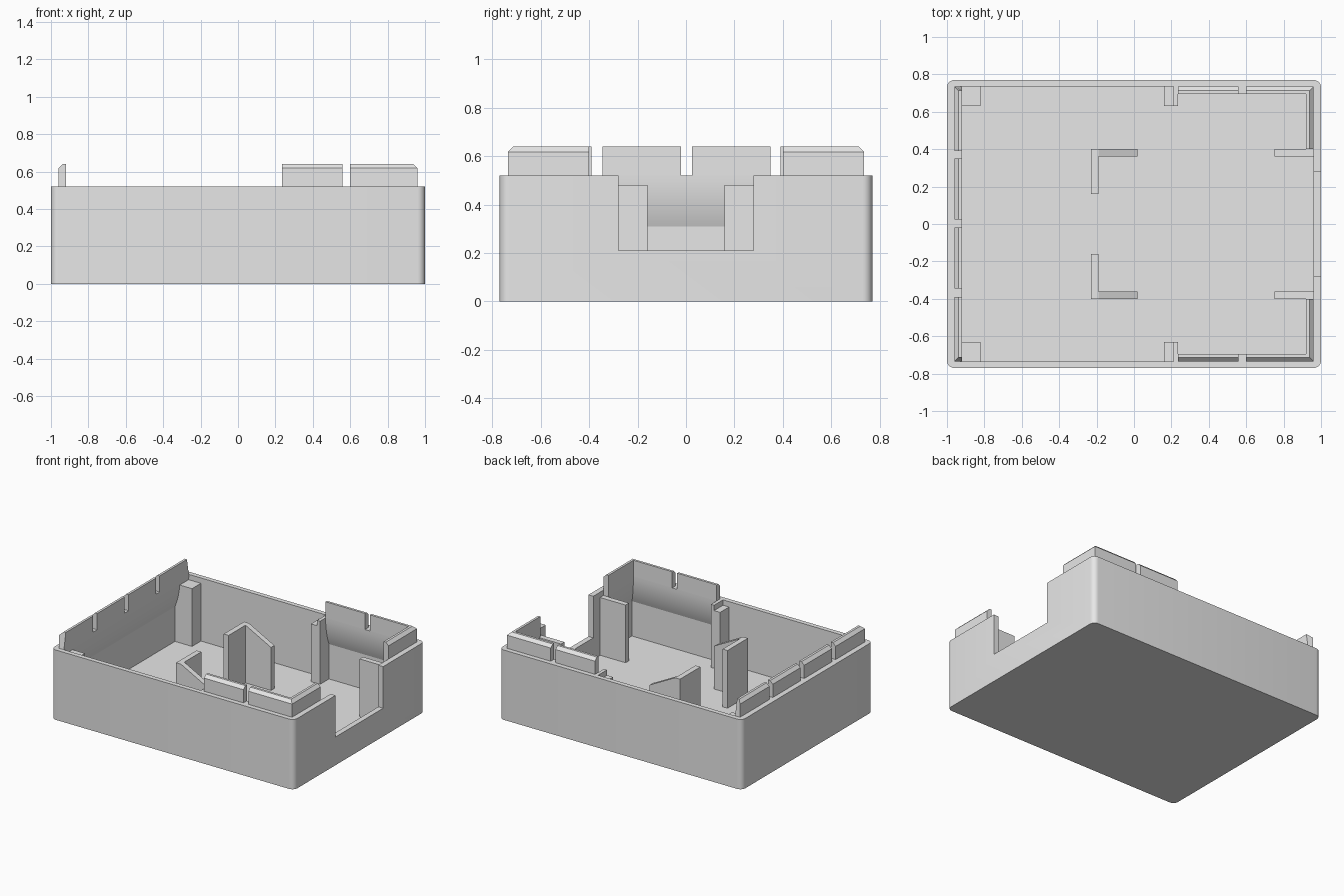
import bpy, bmesh, math
from mathutils import Vector

cube = bpy.data.objects.get("Cube")
if cube:
    bpy.data.objects.remove(cube, do_unlink=True)

GREY = 0.8
mat = bpy.data.materials.new("light_grey_plastic")
mat.use_nodes = True
mat.diffuse_color = (GREY, GREY, GREY, 1)
mat.node_tree.nodes["Principled BSDF"].inputs["Base Color"].default_value = (GREY, GREY, GREY, 1)

# Main dimensions
HX, HY, RIM, FLOOR = 1.0, 0.77, 0.52, 0.05
IX, IY = 0.96, 0.735
RIB, TAB_TOP, CHAMFER = 0.04, 0.64, 0.022


def finish(name, bm):
    bmesh.ops.recalc_face_normals(bm, faces=bm.faces)
    mesh = bpy.data.meshes.new(name)
    bm.to_mesh(mesh)
    bm.free()
    mesh.materials.append(mat)
    ob = bpy.data.objects.new(name, mesh)
    bpy.context.collection.objects.link(ob)
    return ob


def select_only(ob):
    bpy.ops.object.select_all(action="DESELECT")
    ob.select_set(True)
    bpy.context.view_layer.objects.active = ob


def box(name, x, y, z, radius=0):
    """Box from (low, high) ranges, with optional rounded upright edges."""
    bm = bmesh.new()
    bmesh.ops.create_cube(bm, size=1)
    for v in bm.verts:
        v.co = Vector([r[0] if c < 0 else r[1] for c, r in zip(v.co, (x, y, z))])
    if radius:
        upright = [e for e in bm.edges if abs(e.verts[0].co.z - e.verts[1].co.z) > 0.01]
        bmesh.ops.bevel(bm, geom=upright, offset=radius, segments=6, profile=0.5, affect="EDGES")
    return finish(name, bm)


def cut(ob, cutter):
    cutter.hide_render = True
    mod = ob.modifiers.new("cut", "BOOLEAN")
    mod.operation, mod.solver, mod.object = "DIFFERENCE", "EXACT", cutter
    select_only(ob)
    bpy.ops.object.modifier_apply(modifier=mod.name)
    bpy.data.objects.remove(cutter, do_unlink=True)


def smooth(ob):
    select_only(ob)
    bpy.ops.object.shade_smooth_by_angle(angle=math.radians(25))


def extrude(name, profile, place, start, end):
    """Prism: place(a, b, t) maps profile point (a, b) at the t = 0 or 1 end."""
    bm = bmesh.new()
    rings = [[bm.verts.new(place(a, b, t)) for a, b in profile] for t in (start, end)]
    n = len(profile)
    for ring in rings:
        bm.faces.new(ring)
    for i in range(n):
        j = (i + 1) % n
        bm.faces.new((rings[0][i], rings[0][j], rings[1][j], rings[1][i]))
    return finish(name, bm)


# Tray: rounded shell, open on top, with a notch in one end wall
tray = box("tray", (-HX, HX), (-HY, HY), (0, RIM), radius=0.04)
cut(tray, box("cavity", (-IX, IX), (-IY, IY), (FLOOR, 1)))
cut(tray, box("notch", (0.9, 1.1), (-0.28, 0.28), (0.21, 1)))
smooth(tray)

# Rib profile: swells inward from the wall up to the rim; (depth, height)
SWELL = RIM - 0.31
R = (SWELL ** 2 + RIB ** 2) / (2 * RIB)
arc = [(RIB - R + math.sqrt(R * R - (SWELL * k / 10) ** 2), RIM - SWELL * k / 10)
       for k in range(10, -1, -1)]
RIB_PROFILE = arc + [(0, RIM)]
TAB_PROFILE = [(0, RIM), (RIB, RIM), (RIB, TAB_TOP), (CHAMFER, TAB_TOP),
               (0, TAB_TOP - CHAMFER)]


def lip(name, wall, sign, spans, mitre=False):
    """Rib along one wall with snap tabs over it; mitre trims the last end."""
    last = max((s for span in spans for s in span), key=abs)

    def place(d, z, t):
        if mitre and t == last:
            t -= math.copysign(d, t)
        elif abs(t) == IY and z == TAB_TOP:
            t -= math.copysign(CHAMFER, t)
        if wall == "x":
            return (sign * (IX - d), t, z)
        return (t, sign * (IY - d), z)

    low, high = spans[0][0], spans[-1][1]
    smooth(extrude(name + "_rib", RIB_PROFILE, place, low, high))
    for i, (a, b) in enumerate(spans):
        extrude(f"{name}_tab_{i + 1}", TAB_PROFILE, place, a, b)


# Snap lips: four tabs on the plain end, corner tabs beside the notch
lip("plain_end", "x", -1, [(-IY, -0.39), (-0.345, -0.02), (0.025, 0.35), (0.39, IY)])
for side, s in (("front", -1), ("back", 1)):
    lip(side + "_side", "y", s, [(0.235, 0.56), (0.6, IX)], mitre=True)
    lip(side + "_notch_end", "x", 1, [tuple(sorted((s * 0.4, s * IY)))], mitre=True)

    def span(a, b):
        return tuple(sorted((s * a, s * b)))

    # Support posts along the long walls
    box(side + "_corner_post", (-IX, -0.82), span(0.63, IY), (FLOOR, 0.48))
    box(side + "_middle_post", (0.16, 0.21), span(0.63, IY), (FLOOR, 0.48))
    box(side + "_middle_post_stop", (0.21, 0.235), span(0.63, IY), (FLOOR, RIM))

    # Guide plate beside the notch
    box(side + "_guide_plate", (0.75, IX), span(0.36, 0.4), (FLOOR, 0.48))

    # L-shaped holder: upright plate with a sloping brace
    box(side + "_holder_plate", (-0.23, -0.19), span(0.16, 0.4), (FLOOR, 0.48))
    brace = [(-0.19, FLOOR), (0.02, FLOOR), (0.02, 0.37), (-0.19, 0.48)]
    extrude(side + "_holder_brace", brace, lambda x, z, t: (x, t, z), s * 0.36, s * 0.4)
